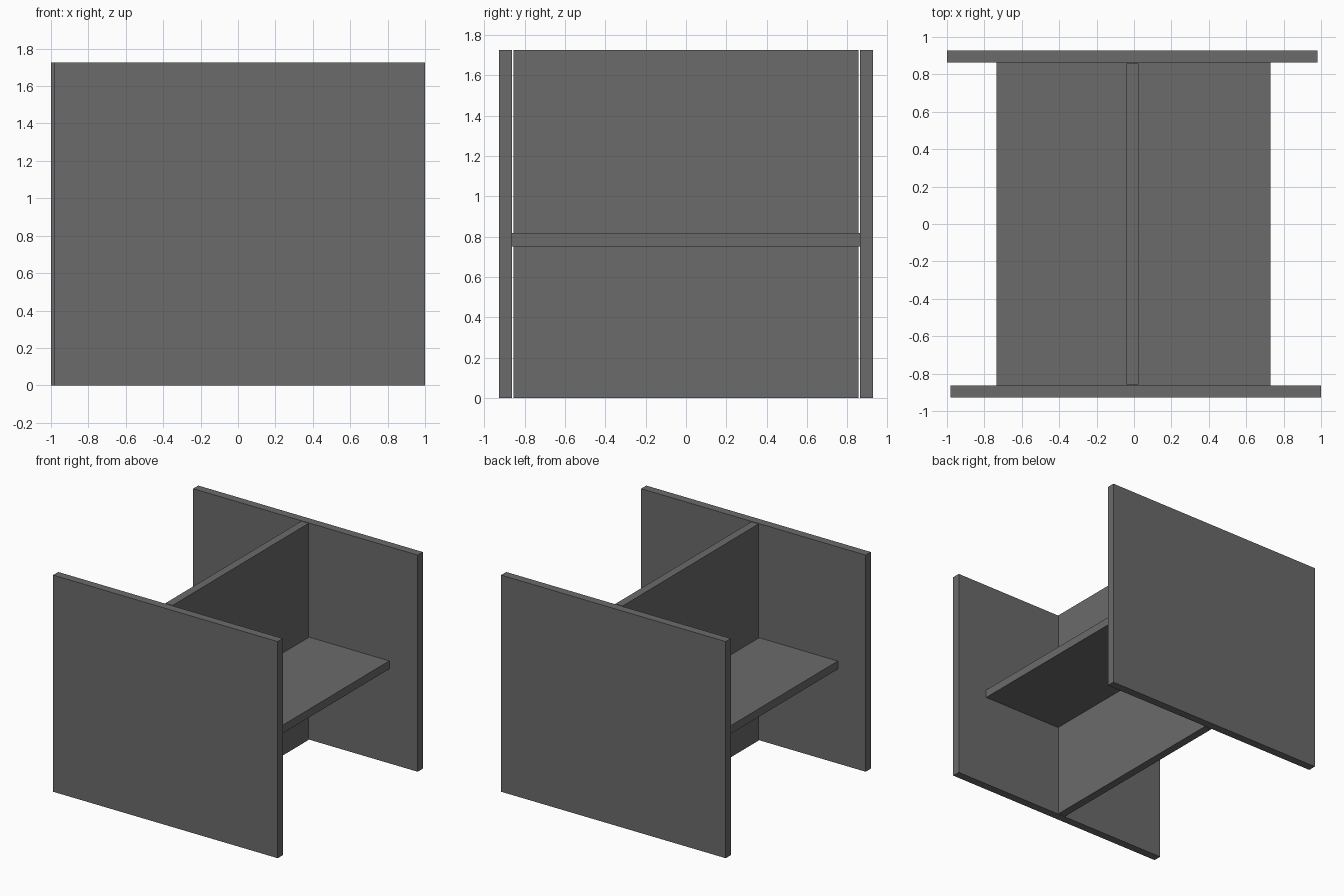
import bpy

if "Cube" in bpy.data.objects:
    bpy.data.objects.remove(bpy.data.objects["Cube"])

HEIGHT = 1.727

# Dark grey finish shared by all boards
dark_grey = bpy.data.materials.new("dark_grey")
dark_grey.diffuse_color = (0.145, 0.145, 0.145, 1)
dark_grey.use_nodes = True
dark_grey.node_tree.nodes["Principled BSDF"].inputs["Base Color"].default_value = dark_grey.diffuse_color


def board(name, x, y, z):
    """Box spanning the given (min, max) ranges."""
    spans = (x, y, z)
    bpy.ops.mesh.primitive_cube_add(size=1, location=[(a + b) / 2 for a, b in spans])
    obj = bpy.context.object
    obj.name = name
    obj.scale = [b - a for a, b in spans]
    bpy.ops.object.transform_apply(location=False, rotation=False, scale=True)
    obj.data.materials.append(dark_grey)
    return obj


# Side panels, slightly offset from each other
board("front_panel", (-0.981, 1.0), (-0.928, -0.863), (0, HEIGHT))
board("back_panel", (-1.0, 0.981), (0.863, 0.928), (0, HEIGHT))

# Upright divider, stopping just short of both panels
board("centre_divider", (-0.041, 0.023), (-0.857, 0.857), (0, HEIGHT))

# Shelf running through the divider from panel to panel
board("shelf", (-0.735, 0.73), (-0.863, 0.863), (0.752, 0.817))
